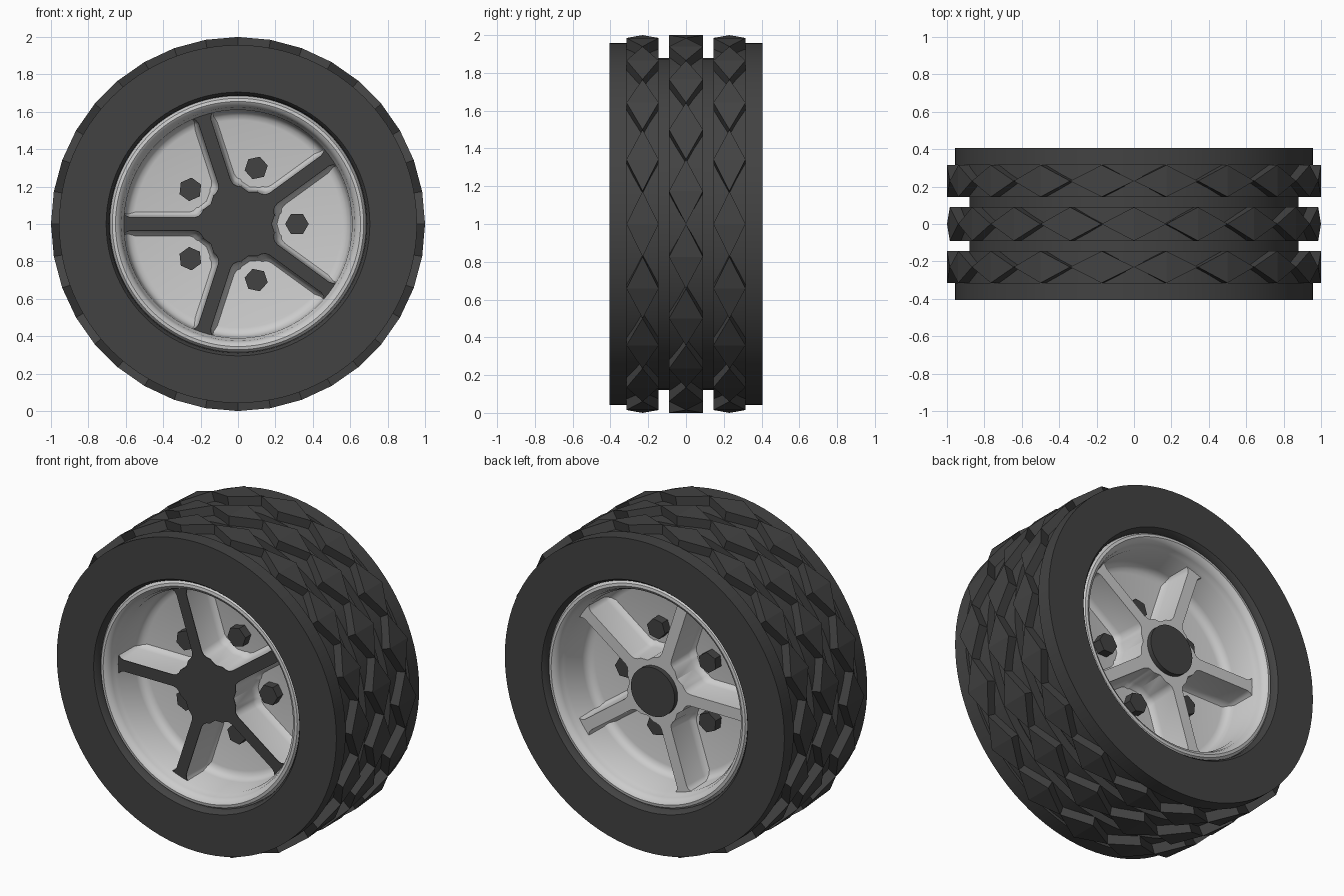
import bpy, bmesh
from math import sin, cos, pi, radians

if "Cube" in bpy.data.objects:
    bpy.data.objects.remove(bpy.data.objects["Cube"])

dark = bpy.data.materials.new("dark_rubber")
dark.diffuse_color = (0.055, 0.055, 0.055, 1)
dark.use_nodes = True
dark.node_tree.nodes["Principled BSDF"].inputs["Base Color"].default_value = dark.diffuse_color


def polar(r, a, y):
    """Point around the wheel axle (axle runs along y at z = 1)."""
    return (r * cos(a), y, 1 + r * sin(a))


def finish(bm, name, mat=None, smooth=None):
    bmesh.ops.remove_doubles(bm, verts=bm.verts, dist=1e-5)
    bmesh.ops.recalc_face_normals(bm, faces=bm.faces)
    me = bpy.data.meshes.new(name)
    bm.to_mesh(me)
    bm.free()
    ob = bpy.data.objects.new(name, me)
    bpy.context.collection.objects.link(ob)
    if mat:
        me.materials.append(mat)
    if smooth:
        bpy.ops.object.select_all(action='DESELECT')
        ob.select_set(True)
        bpy.context.view_layer.objects.active = ob
        bpy.ops.object.shade_smooth_by_angle(angle=radians(smooth))
    return ob


def lathe(name, profile, closed, mat=None, segs=96):
    bm = bmesh.new()
    rings = [[bm.verts.new(polar(r, 2 * pi * i / segs, y)) for i in range(segs)]
             for r, y in profile]
    pairs = list(zip(rings, rings[1:] + rings[:1]))
    for a, b in (pairs if closed else pairs[:-1]):
        for i in range(segs):
            j = (i + 1) % segs
            bm.faces.new((a[i], a[j], b[j], b[i]))
    return finish(bm, name, mat, 35)


def prism(bm, sections):
    """Loft through equal-length point loops and cap both ends."""
    loops = [[bm.verts.new(p) for p in s] for s in sections]
    n = len(loops[0])
    for a, b in zip(loops, loops[1:]):
        for i in range(n):
            j = (i + 1) % n
            bm.faces.new((a[i], a[j], b[j], b[i]))
    bm.faces.new(loops[0])
    bm.faces.new(loops[-1])


def mirrored(half):
    return half + [(r, -y) for r, y in reversed(half)]


# Tyre body: sidewalls, shoulders, rib floors and grooves
lathe("tyre", mirrored([
    (0.685, -0.35), (0.69, -0.385), (0.705, -0.405), (0.957, -0.405),
    (0.957, -0.315), (0.94, -0.315), (0.94, -0.145), (0.88, -0.145),
    (0.88, -0.09), (0.94, -0.09)]), True, dark)

# Tread: three rings of raised diamond blocks, centre ring shifted half a step
COUNT = 18
STEP = 2 * pi / COUNT


def tread_ring(name, yc, half, shift):
    bm = bmesh.new()
    for k in range(COUNT):
        a = (k + shift) * STEP
        shape = [(a - STEP / 2, yc), (a, yc + half), (a + STEP / 2, yc), (a, yc - half)]
        low = [bm.verts.new(polar(0.9, t, y)) for t, y in shape]
        top = [bm.verts.new(polar(1.0, t, y)) for t, y in shape]
        for i in range(4):
            j = (i + 1) % 4
            bm.faces.new((low[i], low[j], top[j], top[i]))
        # block top folds across the rib
        bm.faces.new((top[0], top[1], top[3]))
        bm.faces.new((top[1], top[2], top[3]))
        bm.faces.new((low[0], low[3], low[1]))
        bm.faces.new((low[1], low[3], low[2]))
    me_ob = bpy.data.meshes.new(name)
    bmesh.ops.recalc_face_normals(bm, faces=bm.faces)
    bm.to_mesh(me_ob)
    bm.free()
    me_ob.materials.append(dark)
    bpy.context.collection.objects.link(bpy.data.objects.new(name, me_ob))


tread_ring("tread_front", -0.23, 0.085, 0)
tread_ring("tread_middle", 0, 0.09, 0.5)
tread_ring("tread_back", 0.23, 0.085, 0)

# Rim: central disc, barrel and rounded lip on both sides
lathe("rim", mirrored([
    (0, -0.10), (0.555, -0.10), (0.58, -0.108), (0.597, -0.125), (0.605, -0.15),
    (0.61, -0.30), (0.62, -0.315), (0.625, -0.345), (0.637, -0.372),
    (0.655, -0.383), (0.672, -0.38), (0.684, -0.365), (0.688, -0.34)]), False)


# Five-spoke star, flaring at the hub, at the rim and down to the disc
def star(d, y):
    pts = []
    for k in range(5):
        a = radians(36 + 72 * k)
        side = [(0.612, 0.06 + d), (0.595, 0.042 + d), (0.575, 0.035 + d),
                (0.235 + d, 0.035 + d), (0.21 + d, 0.042 + d), (0.195 + d, 0.058 + d),
                ((0.2 + d) * cos(radians(23)), (0.2 + d) * sin(radians(23)))]
        local = [(u, -v) for u, v in reversed(side)] + side
        pts += [(u * cos(a) - v * sin(a), y, 1 + u * sin(a) + v * cos(a)) for u, v in local]
        pts.append(polar(0.18 + d, a + radians(36), y))
    return pts


bm = bmesh.new()
half = [(0.0, -0.295), (0.008, -0.14), (0.015, -0.115), (0.03, -0.098)]
prism(bm, [star(d, y) for d, y in half] + [star(d, -y) for d, y in reversed(half)])
finish(bm, "spokes", None, 35)

# Dark face plate on the front of the spokes
bm = bmesh.new()
prism(bm, [star(0, -0.30), star(0, -0.294)])
finish(bm, "spoke_cover", dark)

# Round cap on the back of the hub
lathe("hub_cap", [(0, 0.28), (0.15, 0.28), (0.15, 0.325), (0, 0.325)], False, dark, 48)

# Hexagonal bolts on both faces of the disc
for k in range(5):
    a = radians(72 * k)
    bm = bmesh.new()
    hexa = [(0.315 + 0.063 * cos(i * pi / 3), 0.063 * sin(i * pi / 3)) for i in range(6)]
    prism(bm, [[(u * cos(a) - v * sin(a), y, 1 + u * sin(a) + v * cos(a)) for u, v in hexa]
               for y in (-0.155, 0.155)])
    finish(bm, f"wheel_bolt_{k + 1}", dark)
